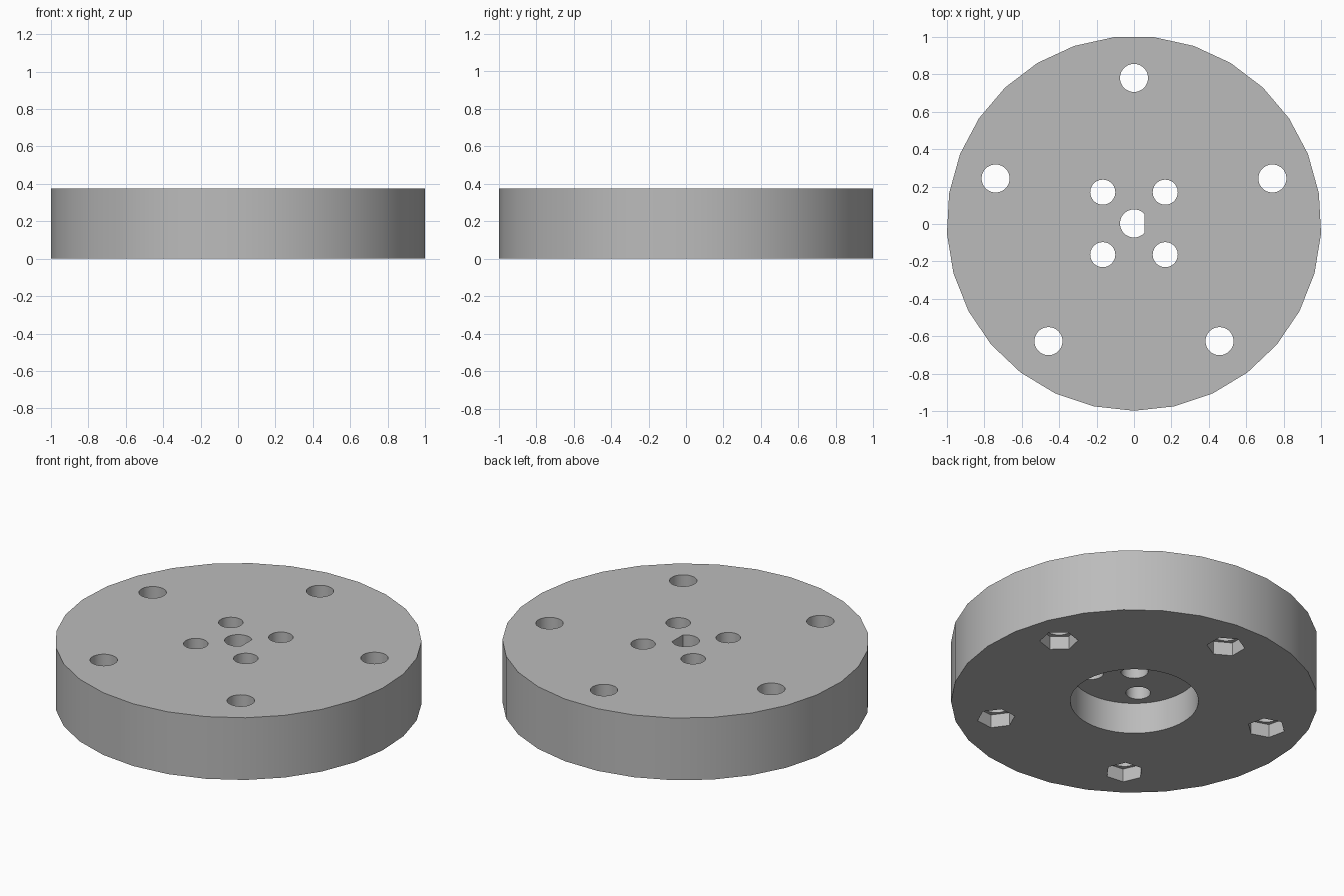
import bpy, math

if "Cube" in bpy.data.objects:
    bpy.data.objects.remove(bpy.data.objects["Cube"])

HEIGHT = 0.375
CY = 0.003            # the odd-sided rim sits slightly off its bounding box centre
BOLT_RADIUS = 0.778

grey = bpy.data.materials.new("light grey")
grey.diffuse_color = (0.5, 0.5, 0.5, 1)
grey.use_nodes = True
grey.node_tree.nodes["Principled BSDF"].inputs["Base Color"].default_value = grey.diffuse_color


def prism(name, x, y, z0, z1, radius, sides, angle=0.0):
    """Upright prism with its first corner pointing along angle."""
    pts = [(x + radius * math.cos(angle + math.tau * i / sides),
            y + radius * math.sin(angle + math.tau * i / sides)) for i in range(sides)]
    return extrude(name, pts, z0, z1)


def extrude(name, pts, z0, z1):
    n = len(pts)
    verts = [(x, y, z0) for x, y in pts] + [(x, y, z1) for x, y in pts]
    faces = [tuple(reversed(range(n))), tuple(range(n, 2 * n))]
    faces += [(i, (i + 1) % n, n + (i + 1) % n, n + i) for i in range(n)]
    mesh = bpy.data.meshes.new(name)
    mesh.from_pydata(verts, [], faces)
    mesh.materials.append(grey)
    obj = bpy.data.objects.new(name, mesh)
    bpy.context.collection.objects.link(obj)
    return obj


# Main disc
disc = prism("wheel_disc", 0, CY, 0, HEIGHT, 1.0015, 29, -math.pi / 2)
cutters = []

# Round recess in the underside
cutters.append(prism("hub_recess", 0, CY, -0.1, 0.188, 0.35, 64))

# D-shaped shaft hole
flat = math.acos(0.055 / 0.075)
arc = [flat + (math.tau - 2 * flat) * i / 40 for i in range(41)]
cutters.append(extrude("shaft_hole",
                       [(0.075 * math.cos(a), CY + 0.075 * math.sin(a)) for a in arc],
                       -0.2, 0.5))

# Four mounting holes around the shaft
for sx in (-1, 1):
    for sy in (-1, 1):
        cutters.append(prism("mounting_hole", sx * 0.167, CY + sy * 0.167, -0.2, 0.5, 0.067, 40))

# Five bolt holes with hexagonal nut pockets underneath
for i in range(5):
    a = math.pi / 2 + math.tau * i / 5
    x, y = BOLT_RADIUS * math.cos(a), CY + BOLT_RADIUS * math.sin(a)
    cutters.append(prism("bolt_hole", x, y, -0.2, 0.5, 0.075, 40))
    cutters.append(prism("nut_pocket", x, y, -0.1, 0.08, 0.105, 6, a))

# Cut everything out of the disc
for c in cutters:
    c.hide_render = True
    mod = disc.modifiers.new(c.name, 'BOOLEAN')
    mod.operation = 'DIFFERENCE'
    mod.solver = 'EXACT'
    mod.object = c
bpy.context.view_layer.update()
result = bpy.data.meshes.new_from_object(disc.evaluated_get(bpy.context.evaluated_depsgraph_get()))
disc.modifiers.clear()
disc.data = result
for c in cutters:
    bpy.data.objects.remove(c)

# Smooth round walls, keep rims and pocket corners sharp
bpy.context.view_layer.objects.active = disc
disc.select_set(True)
bpy.ops.object.shade_smooth_by_angle(angle=math.radians(30))
